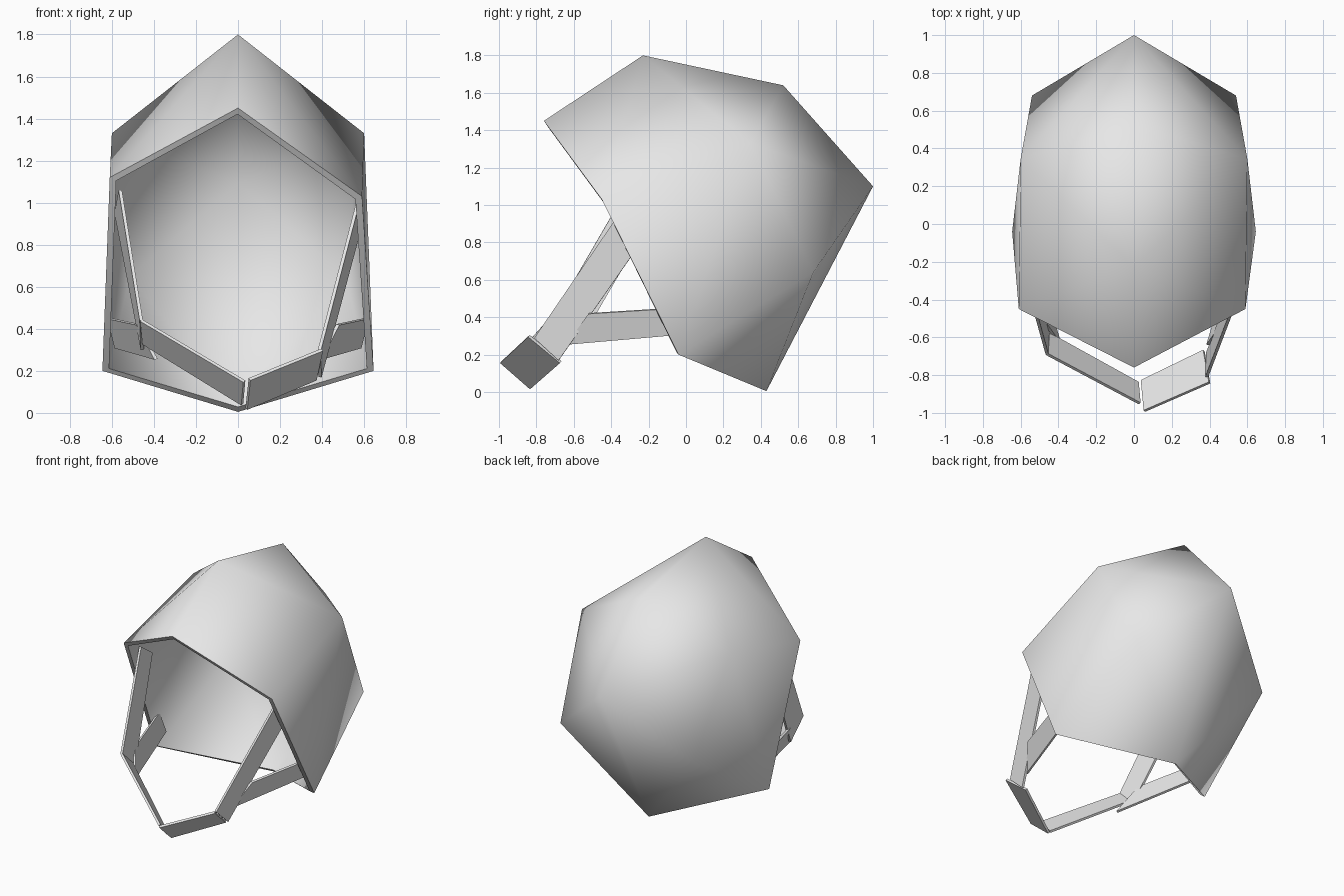
import bpy, bmesh
from mathutils import Vector

cube = bpy.data.objects.get("Cube")
if cube:
    bpy.data.objects.remove(cube, do_unlink=True)

grey = bpy.data.materials.new("plain_grey")
grey.use_nodes = True
grey.diffuse_color = (0.8, 0.8, 0.8, 1)
grey.node_tree.nodes["Principled BSDF"].inputs["Base Color"].default_value = (0.8, 0.8, 0.8, 1)


def finish(bm, name, thickness, offset):
    """Turn a bmesh sheet into an object with thickness."""
    mesh = bpy.data.meshes.new(name)
    bm.to_mesh(mesh)
    bm.free()
    mesh.materials.append(grey)
    obj = bpy.data.objects.new(name, mesh)
    bpy.context.collection.objects.link(obj)
    solid = obj.modifiers.new("thickness", 'SOLIDIFY')
    solid.thickness = thickness
    solid.offset = offset
    return obj


def strap(name, corners):
    bm = bmesh.new()
    bm.faces.new([bm.verts.new(c) for c in corners])
    finish(bm, name, 0.016, 0)


# Helmet shell: centre-line points, then side points for each half
centre = {
    "brow": (0, -0.76, 1.45),
    "top": (0, -0.23, 1.80),
    "crown": (0, 0.52, 1.64),
    "back": (0, 1.00, 1.10),
    "nape": (0, 0.43, 0.005),
}
sides = {
    "temple": (0.59, -0.45, 1.03),
    "jaw": (0.645, -0.04, 0.20),
    "upper": (0.60, 0.345, 1.33),
    "lower": (0.54, 0.68, 0.64),
}
panels = [
    "brow top temple", "top upper temple", "top crown upper",
    "crown back upper", "back lower upper", "temple upper jaw",
    "upper lower jaw", "jaw lower nape", "lower back nape",
]

bm = bmesh.new()
mid = {k: bm.verts.new(p) for k, p in centre.items()}
for sign in (1, -1):
    pts = dict(sides)
    if sign < 0:
        pts["temple"] = (0.61, -0.45, 1.12)
    half = {k: bm.verts.new((sign * x, y, z)) for k, (x, y, z) in pts.items()}
    half.update(mid)
    for panel in panels:
        bm.faces.new([half[k] for k in panel.split()])

# Point all panels outward, smooth them, keep the rim crisp
inside = Vector((0, 0.1, 0.85))
bm.normal_update()
for f in bm.faces:
    f.smooth = True
    if f.normal.dot(f.calc_center_median() - inside) < 0:
        f.normal_flip()
for e in bm.edges:
    if e.is_boundary:
        e.smooth = False
finish(bm, "helmet_shell", 0.035, -1)

# Chin strap, in two halves
strap("chin_strap_left", [(0.055, -0.99, 0.16), (0.40, -0.84, 0.30),
                          (0.37, -0.67, 0.16), (0.04, -0.83, 0.02)])
strap("chin_strap_right", [(0.03, -0.95, 0.15), (-0.46, -0.69, 0.44),
                           (-0.45, -0.58, 0.33), (0.02, -0.84, 0.04)])

# Front straps, from the temples down to the chin
strap("front_strap_left", [(0.57, -0.325, 1.00), (0.385, -0.81, 0.29),
                           (0.39, -0.68, 0.17), (0.585, -0.17, 0.90)])
strap("front_strap_right", [(-0.56, -0.33, 1.06), (-0.46, -0.69, 0.44),
                            (-0.455, -0.55, 0.30), (-0.58, -0.17, 0.95)])

# Rear straps, from the lower rim forward
for side, s in (("left", 1), ("right", -1)):
    strap("rear_strap_" + side, [(s * 0.475, -0.52, 0.42), (s * 0.39, -0.64, 0.255),
                                 (s * 0.58, -0.01, 0.31), (s * 0.615, -0.04, 0.45)])
